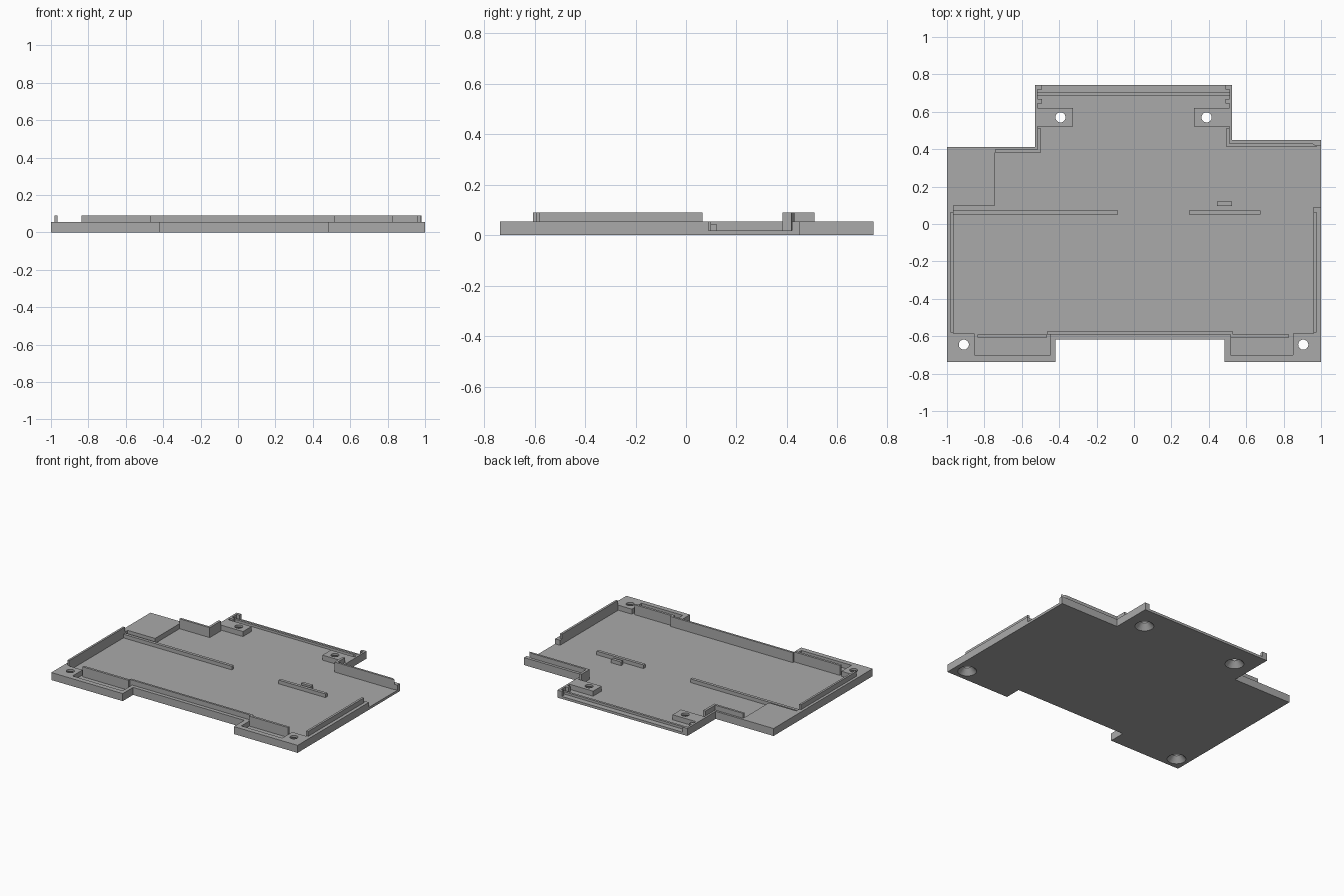
import bpy, bmesh

cube = bpy.data.objects.get("Cube")
if cube:
    bpy.data.objects.remove(cube, do_unlink=True)

FLOOR, RIM, LIP = 0.018, 0.055, 0.091

grey = bpy.data.materials.new("plain_grey")
grey.use_nodes = True
grey.diffuse_color = (0.4, 0.4, 0.4, 1)
grey.node_tree.nodes["Principled BSDF"].inputs["Base Color"].default_value = (0.4, 0.4, 0.4, 1)


def finish(name, bm):
    bmesh.ops.recalc_face_normals(bm, faces=bm.faces)
    mesh = bpy.data.meshes.new(name)
    bm.to_mesh(mesh)
    bm.free()
    mesh.materials.append(grey)
    obj = bpy.data.objects.new(name, mesh)
    bpy.context.scene.collection.objects.link(obj)
    return obj


def prism(name, points, low, high):
    """Extrude a flat outline between two heights."""
    bm = bmesh.new()
    face = bm.faces.new([bm.verts.new((x, y, low)) for x, y in points])
    top = bmesh.ops.extrude_face_region(bm, geom=[face])["geom"]
    verts = [v for v in top if isinstance(v, bmesh.types.BMVert)]
    bmesh.ops.translate(bm, vec=(0, 0, high - low), verts=verts)
    return finish(name, bm)


def box(name, x0, x1, y0, y1, low, high):
    return prism(name, [(x0, y0), (x1, y0), (x1, y1), (x0, y1)], low, high)


def cone(name, x, y, low, high, r_low, r_high):
    bm = bmesh.new()
    bmesh.ops.create_cone(bm, cap_ends=True, segments=32, radius1=r_low,
                          radius2=r_high, depth=high - low)
    bmesh.ops.translate(bm, vec=(x, y, (low + high) / 2), verts=bm.verts)
    return finish(name, bm)


def carve(obj, cutters):
    """Subtract the cutters and bake the result."""
    for cutter in cutters:
        mod = obj.modifiers.new("cut", 'BOOLEAN')
        mod.operation, mod.solver, mod.object = 'DIFFERENCE', 'EXACT', cutter
    bpy.context.view_layer.update()
    graph = bpy.context.evaluated_depsgraph_get()
    mesh = bpy.data.meshes.new_from_object(obj.evaluated_get(graph))
    obj.modifiers.clear()
    obj.data = mesh


# Tray body: stepped outline with a sunken floor, open at the back and one side
body = prism("tray_body", [
    (-1, -0.737), (-0.42, -0.737), (-0.42, -0.617), (0.483, -0.617),
    (0.483, -0.737), (1, -0.737), (1, 0.45), (0.525, 0.45),
    (0.525, 0.742), (-0.53, 0.742), (-0.53, 0.413), (-1, 0.413)], 0, RIM)
pocket = prism("pocket_cutter", [
    (-0.965, -0.585), (-0.853, -0.585), (-0.853, -0.7), (-0.447, -0.7),
    (-0.447, -0.59), (0.517, -0.59), (0.517, -0.7), (0.85, -0.7),
    (0.85, -0.585), (0.96, -0.585), (0.96, 0.09), (1.1, 0.09),
    (1.1, 0.42), (0.51, 0.42), (0.51, 0.8), (-0.515, 0.8),
    (-0.515, 0.398), (-0.742, 0.398), (-0.742, 0.098), (-0.965, 0.098)], FLOOR, 0.2)

# Countersunk screw holes, wide at the underside
cutters = [pocket]
for x, y in [(-0.91, -0.645), (0.905, -0.645), (-0.393, 0.57), (0.388, 0.57)]:
    cutters.append(cone("sink_cutter", x, y, -0.002, 0.04, 0.065, 0.027))
    cutters.append(cone("hole_cutter", x, y, 0.03, 0.1, 0.027, 0.027))
carve(body, cutters)

# Raised screw blocks in the back tab
for side, x0, x1 in [("right", -0.515, -0.325), ("left", 0.32, 0.51)]:
    block = box("screw_block_" + side, x0, x1, 0.522, 0.62, 0.01, RIM)
    carve(block, cutters[1:])
for cutter in cutters:
    bpy.data.objects.remove(cutter, do_unlink=True)

# Side, front and corner lips standing above the rim
box("side_lip_right", -0.98, -0.965, -0.58, 0.065, FLOOR, LIP)
box("side_lip_left", 0.96, 0.976, -0.58, 0.065, FLOOR, LIP)
box("front_lip_middle", -0.465, 0.53, -0.59, -0.575, FLOOR, LIP)
box("front_lip_right", -0.837, -0.465, -0.607, -0.59, FLOOR, LIP)
box("front_lip_left", 0.515, 0.83, -0.607, -0.59, FLOOR, LIP)
prism("back_lip_right", [
    (-0.742, 0.382), (-0.497, 0.382), (-0.497, 0.51), (-0.515, 0.51),
    (-0.515, 0.398), (-0.742, 0.398)], FLOOR, LIP)
prism("back_lip_left", [
    (0.492, 0.415), (0.98, 0.415), (0.955, 0.43), (0.51, 0.43),
    (0.51, 0.51), (0.492, 0.51)], FLOOR, LIP)

# Ribs and stop on the floor
box("floor_rib_right", -0.965, -0.085, 0.05, 0.072, FLOOR, 0.045)
box("floor_rib_left", 0.295, 0.675, 0.05, 0.072, FLOOR, 0.045)
box("floor_stop", 0.443, 0.525, 0.097, 0.12, FLOOR, 0.045)

# Back rail and the guide nubs at its ends
box("back_rail", -0.515, 0.51, 0.685, 0.702, FLOOR, 0.035)
for y0, y1 in [(0.72, 0.742), (0.645, 0.667)]:
    box("guide_nub_right", -0.515, -0.493, y0, y1, FLOOR, RIM)
    box("guide_nub_left", 0.488, 0.51, y0, y1, FLOOR, RIM)
